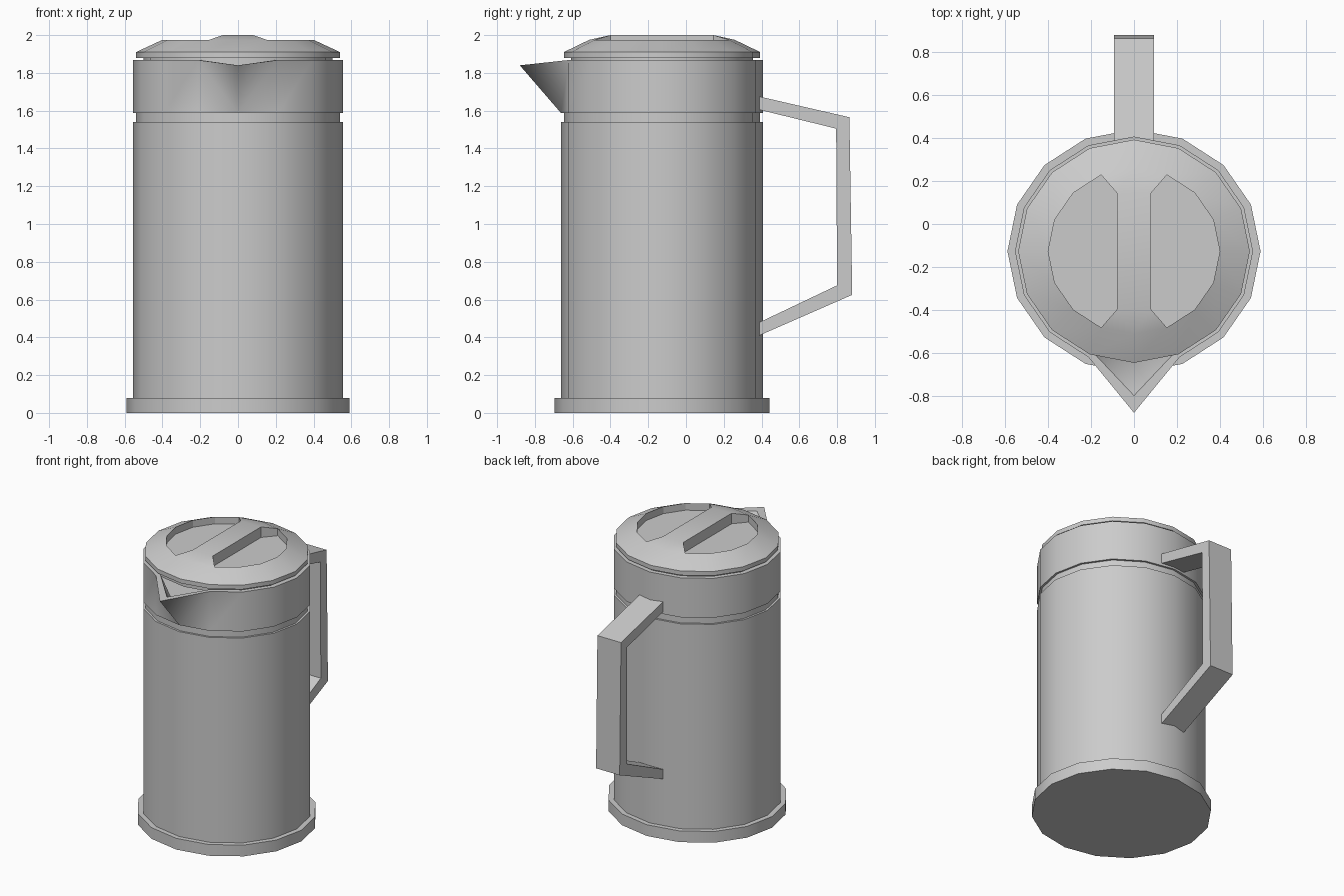
import bpy, bmesh, math

if "Cube" in bpy.data.objects:
    bpy.data.objects.remove(bpy.data.objects["Cube"])

SIDES, CY, SQUASH = 16, -0.127, 0.963   # 16-gon, slightly oval, pushed forward for the handle


def lathe(bm, profile, cap_start=True, cap_end=True):
    """Sweep (radius, z) points around the pot axis; returns the vertex rings."""
    rings = []
    for r, z in profile:
        rings.append([bm.verts.new((r * math.cos(a), CY + SQUASH * r * math.sin(a), z))
                      for a in (2 * math.pi * k / SIDES for k in range(SIDES))])
    for lo, hi in zip(rings, rings[1:]):
        for k in range(SIDES):
            n = (k + 1) % SIDES
            bm.faces.new((lo[k], lo[n], hi[n], hi[k]))
    if cap_start:
        bm.faces.new(rings[0][::-1])
    if cap_end:
        bm.faces.new(rings[-1])
    return rings


def finish(bm, name, rings=()):
    """Smooth around the axis, sharp along the rings; flat if there are none."""
    bmesh.ops.recalc_face_normals(bm, faces=bm.faces)
    for f in bm.faces:
        f.smooth = bool(rings)
    for ring in rings:
        for k in range(SIDES):
            e = bm.edges.get((ring[k - 1], ring[k]))
            if e:
                e.smooth = False
    mesh = bpy.data.meshes.new(name)
    bm.to_mesh(mesh)
    bm.free()
    ob = bpy.data.objects.new(name, mesh)
    bpy.context.collection.objects.link(ob)
    return ob


# Base plate
bm = bmesh.new()
finish(bm, "base", lathe(bm, [(0.59, 0), (0.59, 0.08)]))

# Main body with the narrow groove above it
bm = bmesh.new()
finish(bm, "body", lathe(bm, [(0.555, 0.07), (0.555, 1.54), (0.54, 1.54), (0.54, 1.595)]))

# Collar: hollow band whose front rim vertex is pulled out into the spout
bm = bmesh.new()
rings = lathe(bm, [(0.53, 1.587), (0.555, 1.587), (0.555, 1.868), (0.52, 1.868), (0.52, 1.60)])
front = SIDES * 3 // 4
for rim, foot, tip_y in ((2, 1, -0.88), (3, 4, -0.80)):
    rings[rim][front].co.y = tip_y
    rings[rim][front].co.z = 1.84
    for side in (front - 1, front + 1):
        bmesh.ops.connect_verts(bm, verts=[rings[foot][front], rings[rim][side]])
finish(bm, "collar_and_spout", rings)

# Lid: domed edge, then two finger recesses with a grip bar between
bm = bmesh.new()
rings = lathe(bm, [(0.50, 1.84), (0.50, 1.88), (0.54, 1.88), (0.54, 1.91), (0.40, 1.975)],
              cap_end=False)
top = rings[-1]
bar = {(sx, sy): bm.verts.new((0.08 * sx, CY + 0.272 * sy, 2.0))
       for sx in (-1, 1) for sy in (-1, 1)}
bm.faces.new((bar[-1, -1], bar[1, -1], bar[1, 1], bar[-1, 1]))
for sy, mid in ((1, 4), (-1, 12)):
    a, b = (bar[1, sy], bar[-1, sy]) if sy > 0 else (bar[-1, sy], bar[1, sy])
    bm.faces.new((a, top[mid - 1], top[mid], b))
    bm.faces.new((b, top[mid], top[mid + 1]))
sharp = []
for sx, mid in ((1, 0), (-1, 8)):
    loop = [top[(mid + k) % SIDES] for k in range(-3, 4)] + [bar[sx, sx], bar[sx, -sx]]
    floor = [bm.verts.new((v.co.x, v.co.y, 1.925)) for v in loop]
    for i in range(len(loop)):
        bm.faces.new((loop[i - 1], loop[i], floor[i], floor[i - 1]))
        sharp += [(loop[i - 1], loop[i]), (floor[i - 1], floor[i]), (loop[i], floor[i])]
    bm.faces.new(floor)
for pair in sharp:
    bm.edges.get(pair).smooth = False
finish(bm, "lid", rings[:-1])

# Handle: angular strap extruded across x
outer = [(0.375, 1.678), (0.865, 1.565), (0.88, 0.625), (0.375, 0.404)]
inner = [(0.375, 1.608), (0.795, 1.505), (0.80, 0.675), (0.375, 0.473)]
bm = bmesh.new()
sections = [[bm.verts.new((x, y, z)) for x, (y, z) in
             ((-0.093, o), (0.093, o), (0.093, i), (-0.093, i))]
            for o, i in zip(outer, inner)]
for s, t in zip(sections, sections[1:]):
    for k in range(4):
        bm.faces.new((s[k - 1], s[k], t[k], t[k - 1]))
bm.faces.new(sections[0])
bm.faces.new(sections[-1][::-1])
finish(bm, "handle")
